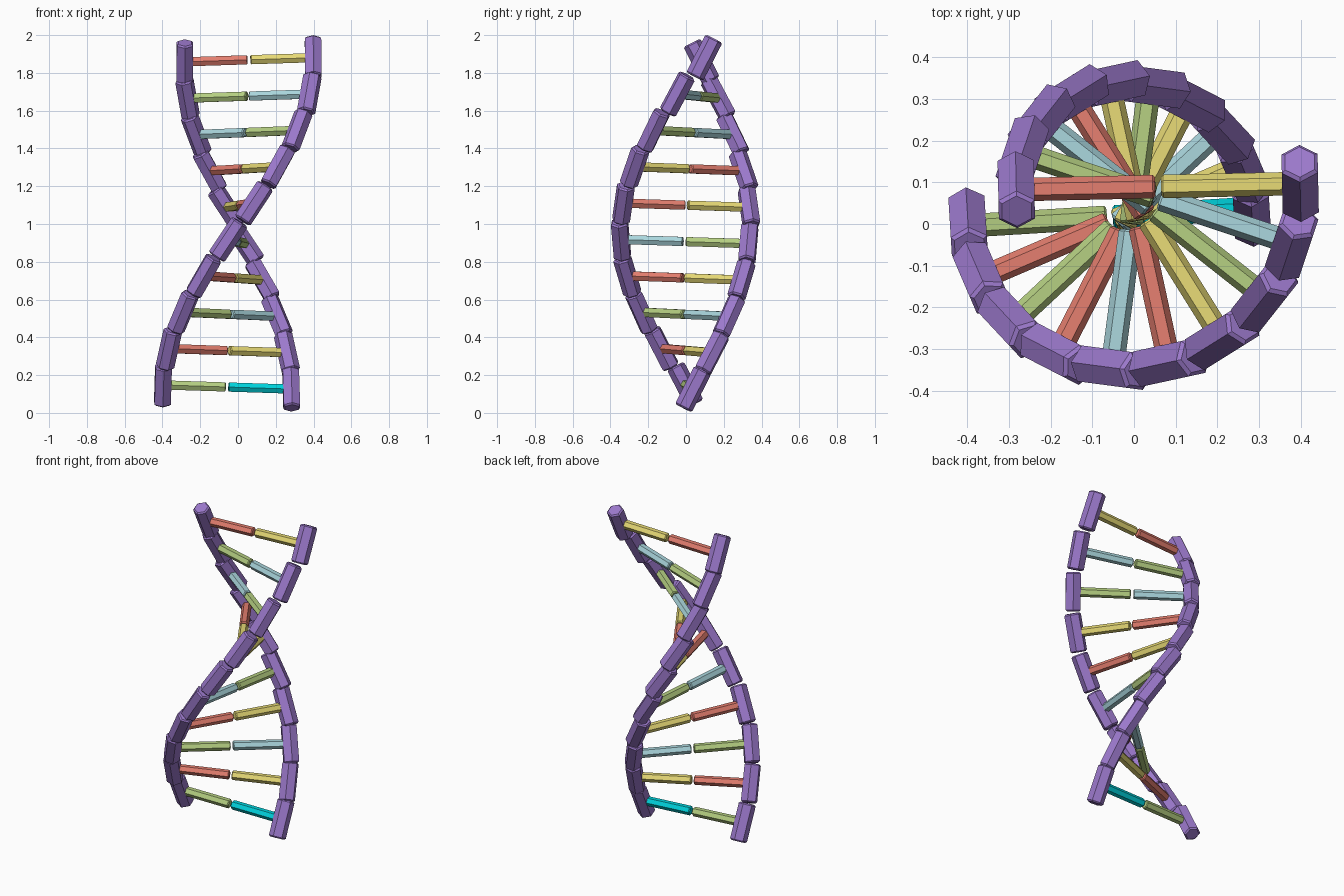
import bpy, bmesh, math
from mathutils import Matrix, Vector

if "Cube" in bpy.data.objects:
    bpy.data.objects.remove(bpy.data.objects["Cube"])

STEPS = 10          # rungs, and segments per strand
HALF = 0.34         # rung centre to strand centre


def material(name, rgb):
    m = bpy.data.materials.new(name)
    m.diffuse_color = (*rgb, 1)
    m.use_nodes = True
    m.node_tree.nodes["Principled BSDF"].inputs["Base Color"].default_value = m.diffuse_color
    return m


MATS = {
    "purple": material("purple", (0.33, 0.19, 0.60)),
    "R": material("red", (0.78, 0.21, 0.16)),
    "Y": material("yellow", (0.80, 0.70, 0.18)),
    "G": material("green", (0.46, 0.62, 0.22)),
    "B": material("blue", (0.40, 0.67, 0.72)),
    "C": material("cyan", (0.0, 0.65, 0.72)),
}


def hex_bar(name, centre, axis, side, length, radius, bevel, mat):
    """Chamfered hexagonal bar along axis, with a flat facing side."""
    z = axis.normalized()
    y = z.cross(side).normalized()
    x = y.cross(z)
    rot = Matrix((x, y, z)).transposed().to_4x4()
    bm = bmesh.new()
    bmesh.ops.create_cone(bm, cap_ends=True, segments=6, radius1=radius,
                          radius2=radius, depth=length)
    rim = [e for e in bm.edges if abs(e.verts[0].co.z - e.verts[1].co.z) < 1e-5]
    bmesh.ops.bevel(bm, geom=rim, offset=bevel, segments=1, affect='EDGES')
    me = bpy.data.meshes.new(name)
    bm.to_mesh(me)
    bm.free()
    me.materials.append(MATS[mat])
    ob = bpy.data.objects.new(name, me)
    ob.matrix_world = Matrix.Translation(centre) @ rot
    bpy.context.collection.objects.link(ob)


# base colours of each rung, bottom to top, for the two sides
SIDES = [("a", 1, "CYBYGYRBGR"), ("b", -1, "GRGRBRYGBY")]

for k in range(STEPS):
    ang = math.radians(3.5 + 19.75 * k)
    radial = Vector((math.cos(ang), math.sin(ang), 0))
    tangent = Vector((-math.sin(ang), math.cos(ang), 0))
    # rung middles circle a slightly leaning axis
    mid = Vector((0, 0.02 + 0.0076 * k, 0.137 + 0.1925 * k)) - radial * 0.058
    lean = math.radians(27 + 7 * math.sin(math.pi * k / 9))

    for label, s, colours in SIDES:
        out = (radial * s * HALF + Vector((0, 0, -0.011 * s)))
        # strand segment
        along = tangent * s * math.sin(lean) + Vector((0, 0, math.cos(lean)))
        hex_bar(f"strand_{label}_segment_{k + 1}", mid + out, along, radial * s,
                0.226, 0.05, 0.008, "purple")
        # half rung running from the middle into the strand
        hex_bar(f"rung_{k + 1}_half_{label}", mid + out * 0.485, out,
                Vector((0, 0, 1)), 0.315, 0.028, 0.005, colours[k])
